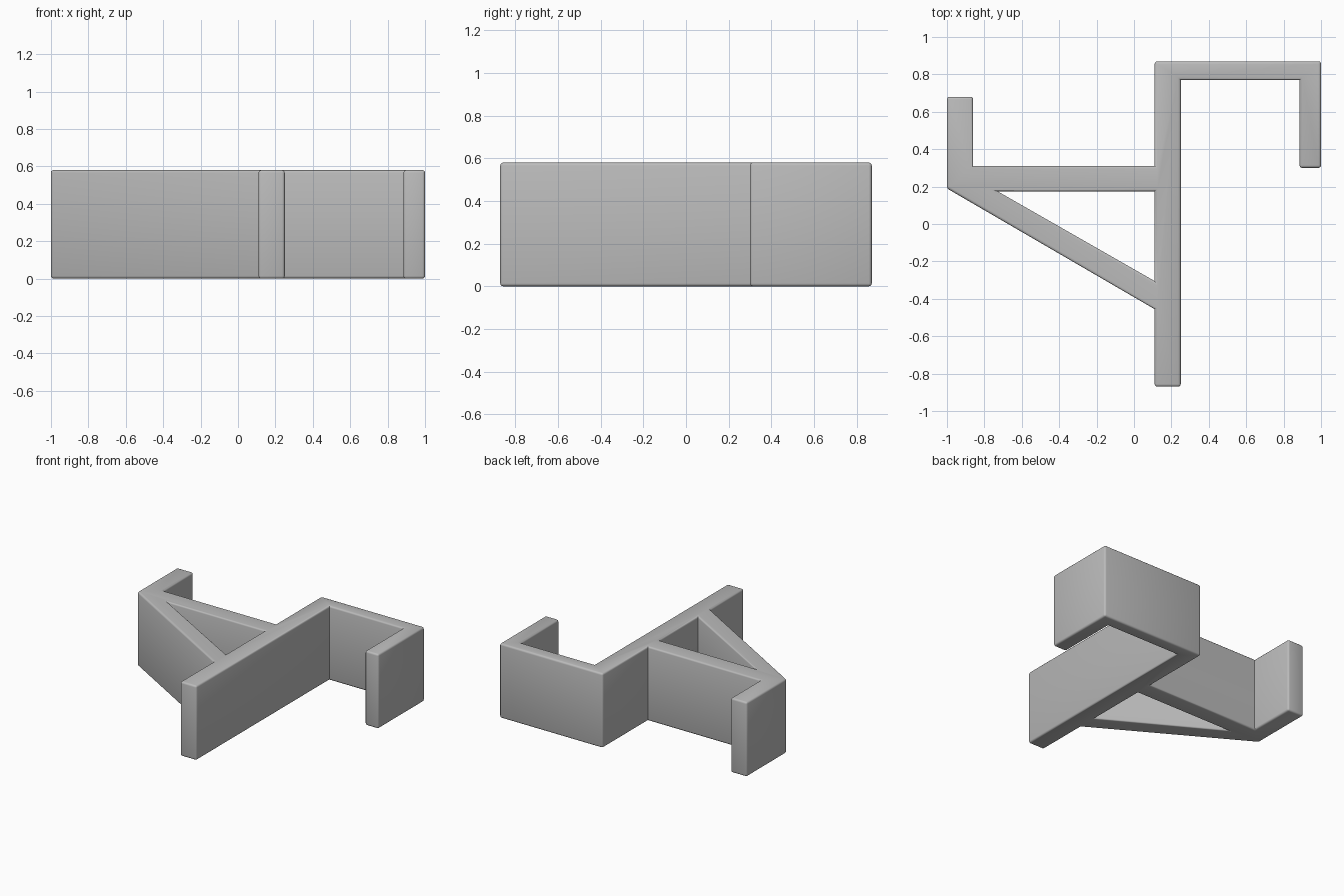
import bpy, bmesh, math

if "Cube" in bpy.data.objects:
    bpy.data.objects.remove(bpy.data.objects["Cube"])

HEIGHT, ROUND = 0.58, 0.02

# Plan of the wall plate, clip and shelf arm with its upturned lip
BODY = [(0.11, -0.87), (0.25, -0.87), (0.25, 0.77), (0.885, 0.77), (0.885, 0.30),
        (1.0, 0.30), (1.0, 0.87), (0.11, 0.87), (0.11, 0.31), (-0.86, 0.31),
        (-0.86, 0.68), (-1.0, 0.68), (-1.0, 0.19), (-0.73, 0.175), (0.11, 0.175),
        (0.11, -0.305), (0.11, -0.455)]
# Plan of the diagonal brace, sharing corners with the body
BRACE = [(-1.0, 0.19), (0.11, -0.455), (0.11, -0.305), (-0.73, 0.175)]

bm = bmesh.new()
corners = {}
for outline in (BODY, BRACE):
    for p in outline:
        if p not in corners:
            corners[p] = bm.verts.new((*p, 0))
    bm.faces.new([corners[p] for p in outline])

# Raise the plan to full height
raised = bmesh.ops.extrude_face_region(bm, geom=bm.faces[:], use_keep_orig=True)
bmesh.ops.translate(bm, vec=(0, 0, HEIGHT),
                    verts=[g for g in raised["geom"] if isinstance(g, bmesh.types.BMVert)])
# Drop any wall trapped inside the joints
inner = [f for f in bm.faces if all(len(e.link_faces) > 2 for e in f.edges if
         abs(e.verts[0].co.z - e.verts[1].co.z) < 0.01) and abs(f.normal.z) < 0.5]
bmesh.ops.delete(bm, geom=inner, context="FACES_ONLY")
bmesh.ops.recalc_face_normals(bm, faces=bm.faces[:])

# Round the outward edges, leave inside corners crisp
edges = [e for e in bm.edges if len(e.link_faces) == 2 and e.calc_face_angle_signed() > 0.2]
bmesh.ops.bevel(bm, geom=edges, offset=ROUND, segments=3, profile=0.5,
                affect="EDGES", clamp_overlap=True)

mesh = bpy.data.meshes.new("hook_bracket")
bm.to_mesh(mesh)
bm.free()
bracket = bpy.data.objects.new("hook_bracket", mesh)
bpy.context.collection.objects.link(bracket)

grey = bpy.data.materials.new("grey plastic")
grey.diffuse_color = (0.5, 0.5, 0.5, 1)
grey.use_nodes = True
grey.node_tree.nodes["Principled BSDF"].inputs["Base Color"].default_value = grey.diffuse_color
mesh.materials.append(grey)

bpy.context.view_layer.objects.active = bracket
bracket.select_set(True)
bpy.ops.object.shade_smooth_by_angle(angle=math.radians(35))
